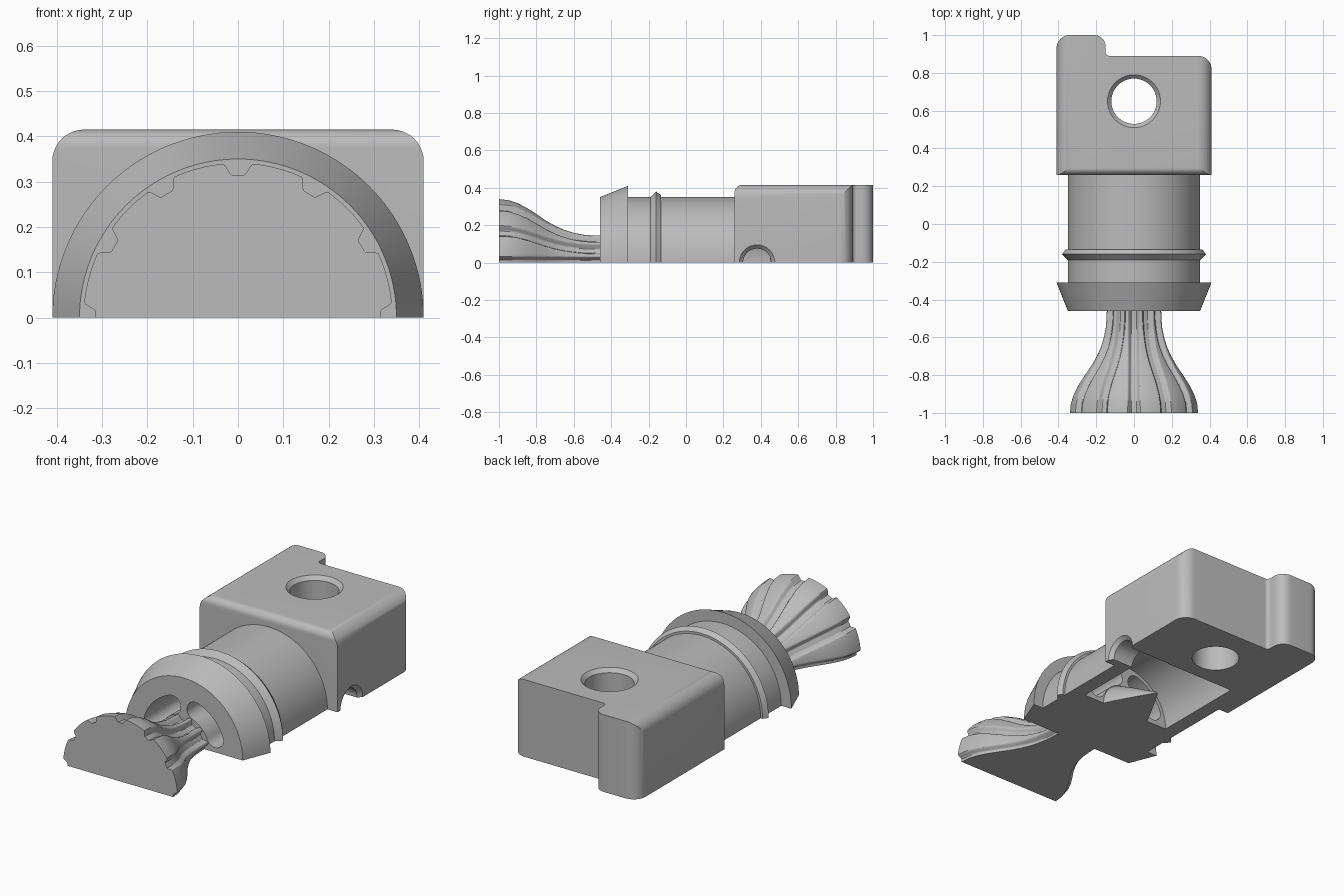
import bpy, bmesh, math
from mathutils import Matrix, Vector

if "Cube" in bpy.data.objects:
    bpy.data.objects.remove(bpy.data.objects["Cube"], do_unlink=True)

GREY = (0.5, 0.5, 0.5, 1)
grey = bpy.data.materials.new("plain grey")
grey.use_nodes = True
grey.diffuse_color = GREY
grey.node_tree.nodes["Principled BSDF"].inputs["Base Color"].default_value = GREY


def finish(name, bm):
    bmesh.ops.recalc_face_normals(bm, faces=bm.faces)
    mesh = bpy.data.meshes.new(name)
    bm.to_mesh(mesh)
    bm.free()
    mesh.materials.append(grey)
    obj = bpy.data.objects.new(name, mesh)
    bpy.context.collection.objects.link(obj)
    return obj


def half_lathe(name, profile, steps=64, depth=lambda r, a: 0):
    """Half-round solid about the y axis, closed flat at z = 0."""
    bm = bmesh.new()
    rings = []
    for y, r in profile:
        ring = []
        for i in range(steps + 1):
            a = math.pi * i / steps
            d = r - depth(r, a)
            ring.append(bm.verts.new((d * math.cos(a), y, d * math.sin(a))))
        rings.append(ring)
    for p, q in zip(rings, rings[1:]):
        for i in range(steps):
            bm.faces.new((p[i], p[i + 1], q[i + 1], q[i]))
    bm.faces.new(rings[0])
    bm.faces.new(rings[-1])
    bm.faces.new([r[0] for r in rings] + [r[-1] for r in reversed(rings)])
    return finish(name, bm)


def prism(name, points, axis, lo, hi):
    place = {"x": lambda a, b, t: (t, a, b),
             "y": lambda a, b, t: (a, t, b),
             "z": lambda a, b, t: (a, b, t)}[axis]
    bm = bmesh.new()
    ends = [[bm.verts.new(place(a, b, t)) for a, b in points] for t in (lo, hi)]
    for end in ends:
        bm.faces.new(end)
    n = len(points)
    for i in range(n):
        j = (i + 1) % n
        bm.faces.new((ends[0][i], ends[0][j], ends[1][j], ends[1][i]))
    return finish(name, bm)


def rounded(corners, steps=10):
    """Outline of (a, b, radius) right-angled corners."""
    out = []
    pts = [Vector(c[:2]) for c in corners]
    for i, p in enumerate(pts):
        r = corners[i][2]
        if not r:
            out.append(tuple(p))
            continue
        u = (pts[i - 1] - p).normalized()
        v = (pts[(i + 1) % len(pts)] - p).normalized()
        for k in range(steps + 1):
            t = math.pi / 2 * k / steps
            out.append(tuple(p + r * (u + v - v * math.cos(t) - u * math.sin(t))))
    return out


def cutter(axis, centre, r1, r2, length):
    turn = {"x": Matrix.Rotation(math.pi / 2, 4, "Y"),
            "y": Matrix.Rotation(-math.pi / 2, 4, "X"),
            "z": Matrix()}[axis]
    bm = bmesh.new()
    bmesh.ops.create_cone(bm, cap_ends=True, segments=64, radius1=r1, radius2=r2,
                          depth=length, matrix=Matrix.Translation(centre) @ turn)
    return finish("cutter", bm)


def boolean(target, tool, operation="DIFFERENCE"):
    mod = target.modifiers.new("cut", "BOOLEAN")
    mod.operation, mod.object, mod.solver = operation, tool, "EXACT"
    bpy.context.view_layer.update()
    result = target.evaluated_get(bpy.context.evaluated_depsgraph_get())
    mesh = bpy.data.meshes.new_from_object(result)
    target.modifiers.clear()
    target.data = mesh
    bpy.data.objects.remove(tool, do_unlink=True)


# Mounting block: plan outline with tab, trimmed by rounded front and side shapes
W, H, FRONT = 0.41, 0.415, 0.26
block = prism("mounting_block", rounded([
    (-W, 0.2, 0), (W, 0.2, 0), (W, 0.89, 0.07), (-0.15, 0.89, 0.02),
    (-0.15, 1, 0.06), (-W, 1, 0.07)]), "z", 0, 0.6)
boolean(block, prism("trim", rounded([
    (-W, -0.1, 0), (W, -0.1, 0), (W, H, 0.07), (-W, H, 0.07)]), "y", 0, 1.2), "INTERSECT")
boolean(block, prism("trim", rounded([
    (FRONT, -0.2, 0), (1.3, -0.2, 0), (1.3, H, 0), (FRONT, H, 0.04)]), "x", -0.6, 0.6), "INTERSECT")

# Barrel with tapered collar and ridge
barrel = half_lathe("barrel", [
    (-0.46, 0.35), (-0.31, 0.41), (-0.31, 0.35), (-0.19, 0.35), (-0.16, 0.38),
    (-0.135, 0.362), (-0.135, 0.35), (FRONT, 0.35)])

# Inner chamber runs through barrel and block
for part in (barrel, block):
    boolean(part, cutter("y", (0, 0.19, 0), 0.27, 0.27, 0.52))

# Vertical bolt hole and side inlet, both with a chamfered mouth
boolean(block, cutter("z", (0, 0.65, 0.2), 0.12, 0.12, 1))
boolean(block, cutter("z", (0, 0.65, H), 0.12, 0.16, 0.04))
boolean(block, cutter("x", (0.35, 0.38, 0), 0.075, 0.075, 0.4))
boolean(block, cutter("x", (W, 0.38, 0), 0.075, 0.115, 0.04))


# Curved slots leading from the collar face to the chamber
def slot_outline(start, end, mid=0.2, half=0.05, steps=12):
    pts = []
    for r, a, b in ((mid + half, start, end), (mid - half, end, start)):
        for i in range(steps + 1):
            t = a + (b - a) * i / steps
            pts.append((r * math.cos(t), r * math.sin(t)))
        side = 1 if b > a else -1
        cx, cz = mid * math.cos(b), mid * math.sin(b)
        for i in range(1, steps):
            t = b + (0 if side > 0 else math.pi) + math.pi * i / steps
            pts.append((cx + half * math.cos(t), cz + half * math.sin(t)))
    return pts


for first in (22, 110):
    boolean(barrel, prism("slot", slot_outline(
        math.radians(first), math.radians(first + 48)), "y", -0.6, 0.0))


# Fluted flare with twelve-fold grooves
def groove(r, a):
    pitch = math.pi / 6
    s = abs(a - round(a / pitch) * pitch) * r
    t = min(max((s - 0.014) / 0.02, 0), 1)
    return 0.026 * (1 - t * t * (3 - 2 * t))


KEYS = [(-1, 0.341), (-0.95, 0.336), (-0.9, 0.32), (-0.85, 0.294), (-0.8, 0.262),
        (-0.75, 0.228), (-0.7, 0.2), (-0.65, 0.178), (-0.6, 0.163), (-0.55, 0.153),
        (-0.5, 0.149), (-0.46, 0.148)]
flare = half_lathe("fluted_flare", KEYS, 288, groove)

# Pointed core inside the chamber
core = half_lathe("core_cone", [
    (-0.07, 0.145), (0.0, 0.11), (0.08, 0.065), (0.15, 0.025), (0.175, 0.012), (0.185, 0.002)])

# Smooth shading with crisp edges
for part in (block, barrel, flare, core):
    bpy.ops.object.select_all(action="DESELECT")
    part.select_set(True)
    bpy.context.view_layer.objects.active = part
    bpy.ops.object.shade_smooth_by_angle(angle=math.radians(25))
